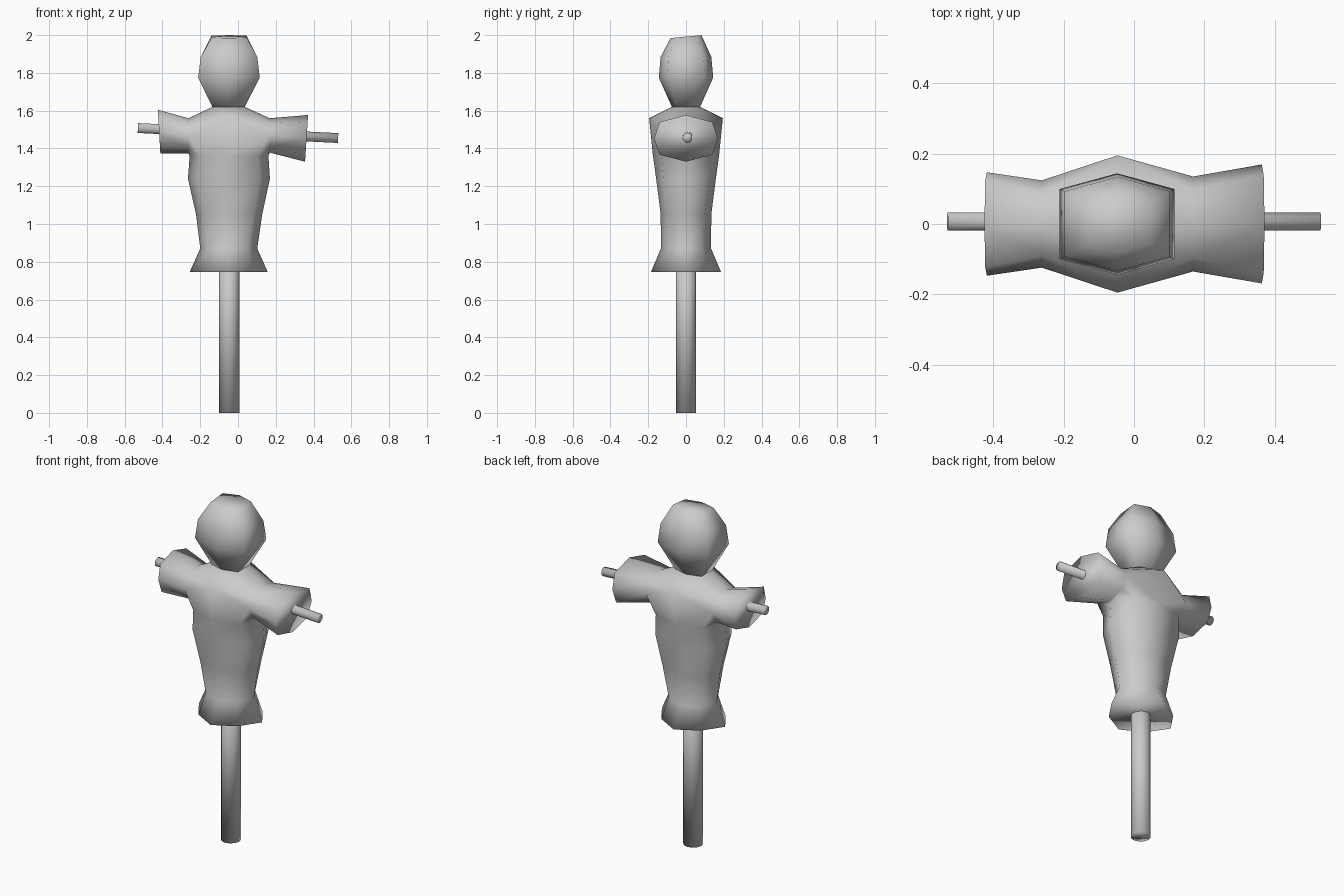
import bpy, bmesh, math
from mathutils import Vector

if "Cube" in bpy.data.objects:
    bpy.data.objects.remove(bpy.data.objects["Cube"])

CX = -0.047  # post axis


def skin(bm, rings, start=True, end=True):
    """Skin a list of closed rings and optionally cap the ends."""
    vs = [[bm.verts.new(p) for p in r] for r in rings]
    n = len(rings[0])
    for a, b in zip(vs, vs[1:]):
        for i in range(n):
            j = (i + 1) % n
            bm.faces.new((a[i], a[j], b[j], b[i]))
    if start:
        bm.faces.new(vs[0][::-1])
    if end:
        bm.faces.new(vs[-1])


def finish(bm, name):
    """Weld, orient and smooth shade."""
    bmesh.ops.remove_doubles(bm, verts=bm.verts, dist=0.0005)
    bmesh.ops.recalc_face_normals(bm, faces=bm.faces)
    for f in bm.faces:
        f.smooth = True
    me = bpy.data.meshes.new(name)
    bm.to_mesh(me)
    bm.free()
    bpy.context.collection.objects.link(bpy.data.objects.new(name, me))


def hexagon(z, x0, x1, y, tilt=0.0):
    """Head section: points to front and back, flat sides."""
    m, s = (x0 + x1) / 2, y * 0.69
    pts = [(m, -y), (x1, -s), (x1, s), (m, y), (x0, s), (x0, -s)]
    return [(px, py, z + tilt * py) for px, py in pts]


def octagon(z, x0, x1, y, f):
    """Torso section: points on both axes, diagonals at factor f."""
    m, h = (x0 + x1) / 2, (x1 - x0) / 2
    k = [(1, 0), (f, f), (0, 1), (-f, f), (-1, 0), (-f, -f), (0, -1), (f, -f)]
    return [(m + a * h, b * y, z) for a, b in k]


def sleeve(x, y, z0, z1, a=0.83, b=0.7, lean=0.0):
    """Eight-sided sleeve section across the x axis."""
    c, h = (z0 + z1) / 2, (z1 - z0) / 2
    k = [(0, 1), (a, b), (1, 0), (a, -b), (0, -1), (-a, -b), (-1, 0), (-a, b)]
    return [(x + lean * v, u * y, c + v * h) for u, v in k]


def rod(name, a, b, r, sides=12):
    a, b = Vector(a), Vector(b)
    q = (b - a).to_track_quat('Z', 'Y')
    ring = [q @ Vector((r * math.cos(t), r * math.sin(t), 0))
            for t in (2 * math.pi * i / sides for i in range(sides))]
    bm = bmesh.new()
    skin(bm, [[a + v for v in ring], [b + v for v in ring]])
    finish(bm, name)


# Stuffed torso: flared hem up to the armpits
waist = [octagon(*r) for r in [
    (0.745, -0.256, 0.158, 0.186, 0.62),
    (0.87, -0.200, 0.102, 0.133, 0.66),
    (1.05, -0.222, 0.128, 0.134, 0.74),
    (1.24, -0.265, 0.169, 0.158, 0.76),
    (1.36, -0.256, 0.161, 0.175, 0.74)]]
# Sleeves from the shoulder outwards
left = [sleeve(-0.262, 0.124, 1.372, 1.560, 0.72, 0.72),
        sleeve(-0.418, 0.147, 1.374, 1.605, lean=-0.007)]
right = [sleeve(0.168, 0.135, 1.378, 1.560, 0.72, 0.72),
         sleeve(0.363, 0.169, 1.330, 1.577, lean=0.008)]
neck = octagon(1.62, -0.136, 0.036, 0.075, 0.75)

# Chest: hull spanning armpits, shoulders and neck, opened where parts join
bm = bmesh.new()
groups = [waist[-1], left[0], right[0], neck, [(CX, -0.195, 1.56), (CX, 0.195, 1.56)]]
tag = {}
for i, g in enumerate(groups):
    for p in g:
        tag[bm.verts.new(p)] = i
bmesh.ops.convex_hull(bm, input=bm.verts)
openings = [f for f in bm.faces
            if len({tag[v] for v in f.verts}) == 1 and tag[f.verts[0]] < 3]
bmesh.ops.delete(bm, geom=openings, context='FACES')
skin(bm, waist, end=False)
skin(bm, left, start=False)
skin(bm, right, start=False)
finish(bm, "torso")

# Sack head with a slightly tilted top
bm = bmesh.new()
skin(bm, [hexagon(*r) for r in [
    (1.62, -0.136, 0.036, 0.075),
    (1.775, -0.211, 0.115, 0.144),
    (1.885, -0.197, 0.102, 0.134),
    (1.992, -0.140, 0.045, 0.082, 0.095)]])
finish(bm, "head")

# Wooden post and crossbar
rod("post", (CX, 0, 0), (CX, 0, 1.0), 0.054)
rod("crossbar", (-0.53, 0.007, 1.508), (0.53, 0.007, 1.455), 0.026)
